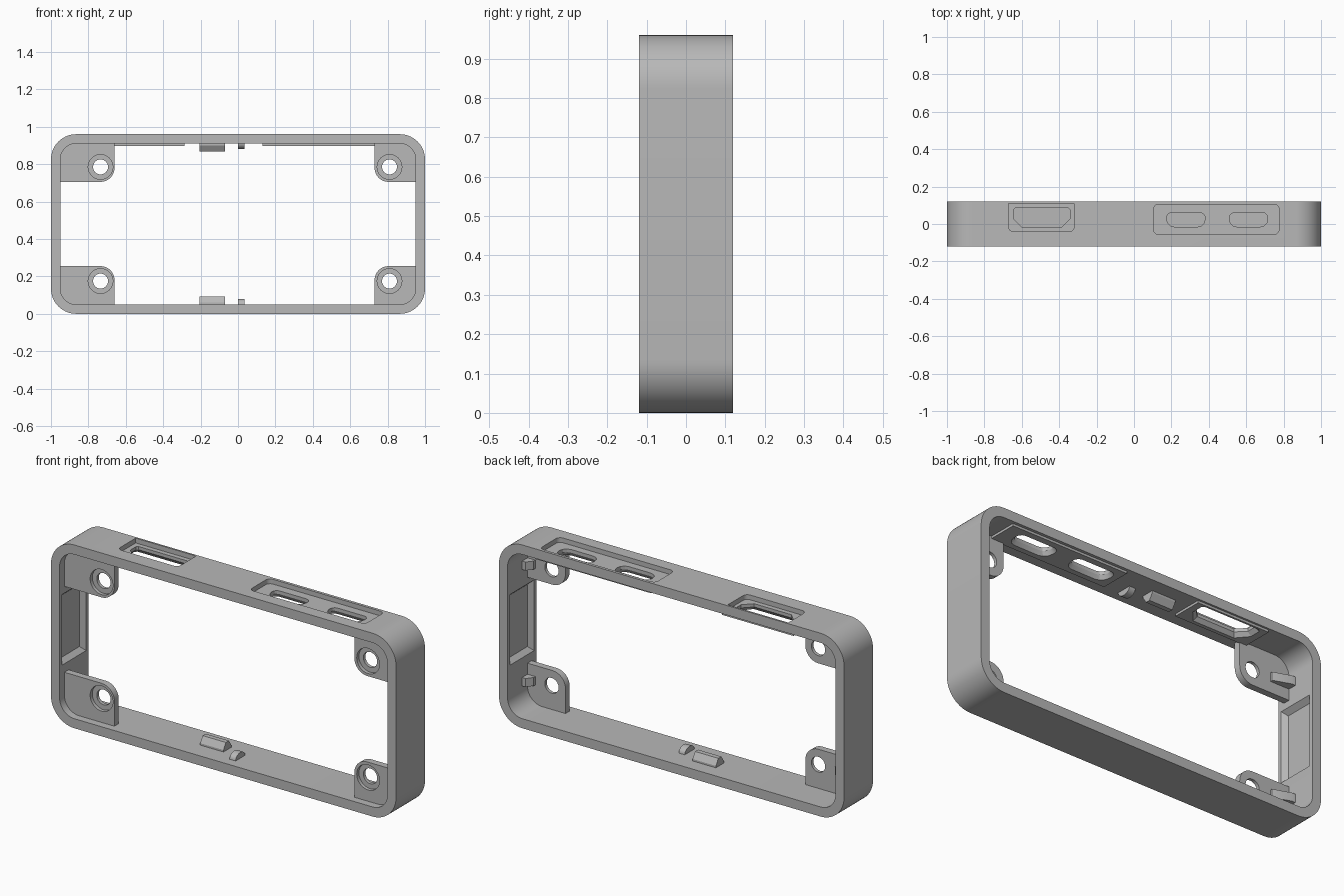
import bpy, bmesh
from math import cos, sin, pi, radians

cube = bpy.data.objects.get("Cube")
if cube:
    bpy.data.objects.remove(cube, do_unlink=True)

grey = bpy.data.materials.new("plain grey")
grey.use_nodes = True
grey.diffuse_color = (0.48, 0.48, 0.48, 1)
grey.node_tree.nodes["Principled BSDF"].inputs["Base Color"].default_value = grey.diffuse_color

PLACE = {"x": lambda u, v, w: (w, u, v),
         "y": lambda u, v, w: (u, w, v),
         "z": lambda u, v, w: (u, v, w)}


def rounded(u0, u1, v0, v1, radii, seg=8):
    """Rectangle outline with a radius per corner (low-low, high-low, high-high, low-high)."""
    corners = [(u0, v0, 1, 1), (u1, v0, -1, 1), (u1, v1, -1, -1), (u0, v1, 1, -1)]
    pts = []
    for i, ((u, v, su, sv), r) in enumerate(zip(corners, radii)):
        if r == 0:
            pts.append((u, v))
            continue
        for k in range(seg + 1):
            a = pi + (i + k / seg) * pi / 2
            pts.append((u + su * r + r * cos(a), v + sv * r + r * sin(a)))
    return pts


def circle(u, v, r, n=40):
    return [(u + r * cos(2 * pi * k / n), v + r * sin(2 * pi * k / n)) for k in range(n)]


def scaled(pts, fu, fv):
    """Scale an outline about the middle of its bounds."""
    us, vs = zip(*pts)
    cu, cv = (min(us) + max(us)) / 2, (min(vs) + max(vs)) / 2
    return [(cu + (u - cu) * fu, cv + (v - cv) * fv) for u, v in pts]


def loft(name, axis, *sections):
    """Closed solid through (outline, position) sections along an axis."""
    bm = bmesh.new()
    rings = [[bm.verts.new(PLACE[axis](u, v, w)) for u, v in pts] for pts, w in sections]
    for a, b in zip(rings, rings[1:]):
        for i in range(len(a)):
            j = (i + 1) % len(a)
            bm.faces.new((a[i], a[j], b[j], b[i]))
    bm.faces.new(rings[0])
    bm.faces.new(rings[-1])
    bmesh.ops.recalc_face_normals(bm, faces=bm.faces)
    me = bpy.data.meshes.new(name)
    bm.to_mesh(me)
    bm.free()
    me.materials.append(grey)
    ob = bpy.data.objects.new(name, me)
    bpy.context.collection.objects.link(ob)
    return ob


def prism(name, axis, pts, a, b):
    return loft(name, axis, (pts, a), (pts, b))


def combine(ob, operation, others):
    """Apply booleans one after another and remove the helpers."""
    for other in others:
        other.hide_render = True
        mod = ob.modifiers.new("boolean", "BOOLEAN")
        mod.operation, mod.object, mod.solver = operation, other, "EXACT"
        bpy.context.view_layer.objects.active = ob
        bpy.ops.object.modifier_apply(modifier=mod.name)
        bpy.data.objects.remove(other, do_unlink=True)


# Frame ring
frame = prism("frame", "y", rounded(-1, 1, 0, 0.96, [0.135] * 4, 14), -0.12, 0.12)
combine(frame, "DIFFERENCE", [
    prism("opening", "y", rounded(-0.95, 0.95, 0.05, 0.91, [0.085] * 4, 14), -0.2, 0.2)])

# Thin pads under the ports
combine(frame, "UNION", [
    prism("wide_pad", "z", rounded(-0.70, -0.285, -0.05, 0.11, [0] * 4), 0.898, 0.925),
    prism("double_pad", "z", rounded(0.13, 0.80, -0.055, 0.105, [0] * 4), 0.898, 0.925)])

# Outer port pockets
cutters = [
    prism("wide_pocket", "z", rounded(-0.67, -0.32, -0.04, 0.11, [0.025, 0.025, 0, 0]), 0.935, 1),
    prism("double_pocket", "z", rounded(0.105, 0.775, -0.055, 0.105, [0.025] * 4), 0.935, 1)]

# Port openings, flared towards the inside
ports = [rounded(-0.645, -0.34, -0.015, 0.085, [0.045, 0.045, 0.01, 0.01], 1)]
for x0, x1 in ((0.175, 0.38), (0.51, 0.715)):
    ports.append(rounded(x0, x1, -0.015, 0.06, [0.04, 0.04, 0.025, 0.025], 3))
for pts in ports:
    wide = scaled(pts, 1.12, 1.3)
    cutters.append(loft("port", "z", (wide, 0.88), (wide, 0.898), (pts, 0.918), (pts, 0.99)))

# Sloped recesses in the inner side walls
for s in (-1, 1):
    mouth = rounded(-0.10, 0.10, 0.30, 0.67, [0] * 4)
    cutters.append(loft("side_recess", "x", (mouth, s * 0.92), (mouth, s * 0.95),
                        (scaled(mouth, 0.8, 0.88), s * 0.975)))
combine(frame, "DIFFERENCE", cutters)

# Screw tabs with counterbores, and a rib behind each
for s, side, edge, hole, rib in ((-1, "right", 0.66, 0.735, 0.84), (1, "left", 0.73, 0.81, 0.905)):
    for t, level in ((-1, "lower"), (1, "upper")):
        flip = lambda pts: [(s * u, 0.48 + t * v) for u, v in pts]
        tab = prism(f"{level}_{side}_tab", "y",
                    flip(rounded(edge, 0.97, 0.225, 0.45, [0.075, 0, 0.1, 0])), -0.08, -0.045)
        combine(tab, "DIFFERENCE", [
            prism("hole", "y", flip(circle(hole, 0.305, 0.04)), -0.2, 0.2),
            prism("counterbore", "y", flip(circle(hole, 0.305, 0.066)), -0.2, -0.062)])
        profile = [(0.96, -0.05), (rib, -0.05), (rib, -0.032), (0.93, 0), (0.96, 0)]
        mid = 0.48 + t * 0.305
        prism(f"{level}_{side}_rib", "z", [(s * u, v) for u, v in profile], mid - 0.022, mid + 0.022)

# Snap bumps on the floor and ceiling
for t, level in ((-1, "lower"), (1, "upper")):
    at = lambda pts: [(y, 0.48 + t * (0.43 - h)) for y, h in pts]
    ridge = [(-0.02, -0.01), (-0.02, 0.01), (0, 0.042), (0.025, 0.042), (0.045, 0.01), (0.045, -0.01)]
    prism(f"{level}_long_snap", "x", at(ridge), -0.205, -0.07)
    dome = [(-0.03 + 0.04 * cos(pi * k / 12), 0.03 * sin(pi * k / 12)) for k in range(13)]
    dome += [(-0.07, -0.01), (0.01, -0.01)]
    prism(f"{level}_small_snap", "x", at(dome), 0, 0.035)

# Smooth the curved faces, keep edges crisp
bpy.ops.object.select_all(action="DESELECT")
for ob in bpy.context.collection.objects:
    if ob.type == "MESH":
        ob.select_set(True)
        bpy.context.view_layer.objects.active = ob
bpy.ops.object.shade_smooth_by_angle(angle=radians(25))
